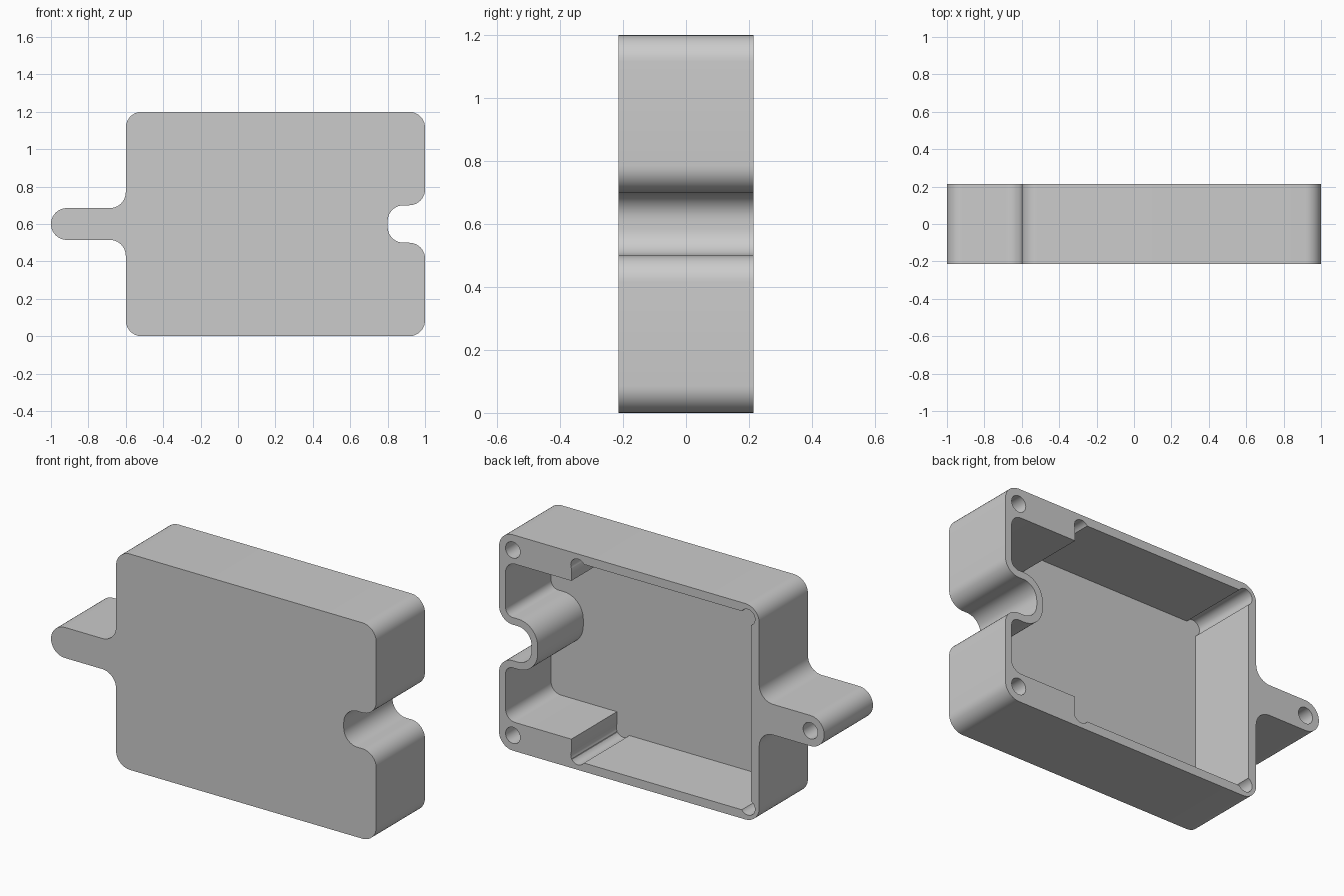
import bpy, bmesh, math
from mathutils import Vector

MID_Z = 0.6
DEPTH = 0.214
FLOOR_Y = -0.186

if "Cube" in bpy.data.objects:
    bpy.data.objects.remove(bpy.data.objects["Cube"], do_unlink=True)

grey = bpy.data.materials.new("plain_grey")
grey.use_nodes = True
colour = (0.6, 0.6, 0.6, 1)
grey.diffuse_color = colour
grey.node_tree.nodes["Principled BSDF"].inputs["Base Color"].default_value = colour


def rounded(corners, steps=10):
    """Round each (x, z, radius) corner of a closed outline."""
    pts = []
    for i, (x, z, r) in enumerate(corners):
        c = Vector((x, z))
        if r == 0:
            pts.append(c)
            continue
        a = (Vector(corners[i - 1][:2]) - c).normalized()
        b = (Vector(corners[(i + 1) % len(corners)][:2]) - c).normalized()
        centre = c + (a + b) * r
        for s in range(steps + 1):
            t = s / steps * math.pi / 2
            pts.append(centre - b * r * math.cos(t) - a * r * math.sin(t))
    return pts


def mirrored(half):
    """Close an upper half outline with its reflection about mid height."""
    return half + [(x, 2 * MID_Z - z, r) for x, z, r in reversed(half)]


def prism(name, pts, y0, y1):
    bm = bmesh.new()
    verts = [bm.verts.new((p.x, y0, p.y)) for p in pts]
    bmesh.ops.remove_doubles(bm, verts=verts, dist=0.0005)
    face = bm.faces.new([v for v in verts if v.is_valid])
    ext = bmesh.ops.extrude_face_region(bm, geom=[face])
    moved = [g for g in ext["geom"] if isinstance(g, bmesh.types.BMVert)]
    bmesh.ops.translate(bm, verts=moved, vec=(0, y1 - y0, 0))
    bmesh.ops.recalc_face_normals(bm, faces=bm.faces)
    mesh = bpy.data.meshes.new(name)
    bm.to_mesh(mesh)
    bm.free()
    mesh.materials.append(grey)
    obj = bpy.data.objects.new(name, mesh)
    bpy.context.collection.objects.link(obj)
    return obj


def cylinder(name, x, z, r, y0, sides=32):
    angles = [2 * math.pi * i / sides for i in range(sides)]
    pts = [Vector((x + r * math.cos(a), z + r * math.sin(a))) for a in angles]
    return prism(name, pts, y0, DEPTH + 0.1)


# Housing body with end lug and side notch
R = 0.085
body = prism("housing", rounded(mirrored([
    (-1, 0.685, R), (-0.6, 0.685, R), (-0.6, 1.2, R),
    (1, 1.2, R), (1, 0.7, R), (0.8, 0.7, R)])), -DEPTH, DEPTH)

# Open cavity that leaves solid screw bosses in two corners
cutters = [prism("cavity_cutter", rounded(mirrored([
    (-0.55, 1.152, 0), (0.555, 1.152, 0), (0.555, 1.04, 0),
    (0.96, 1.04, 0.06), (0.96, 0.74, 0.045), (0.762, 0.74, 0.12)])),
    FLOOR_Y, DEPTH + 0.1)]

# Corner reliefs and blind screw holes
for side in (-1, 1):
    for x in (-0.53, 0.515):
        cutters.append(cylinder("relief_cutter", x, MID_Z + side * 0.528, 0.044, FLOOR_Y))
    cutters.append(cylinder("hole_cutter", 0.915, MID_Z + side * 0.515, 0.045, -0.1))
cutters.append(cylinder("lug_hole_cutter", -0.915, MID_Z, 0.045, -0.1))

bpy.context.view_layer.objects.active = body
body.select_set(True)
for cutter in cutters:
    cutter.hide_render = True
    mod = body.modifiers.new("cut", "BOOLEAN")
    mod.operation = "DIFFERENCE"
    mod.solver = "EXACT"
    mod.object = cutter
    bpy.ops.object.modifier_apply(modifier=mod.name)
    bpy.data.objects.remove(cutter, do_unlink=True)

bpy.ops.object.shade_smooth_by_angle(angle=math.radians(30))
